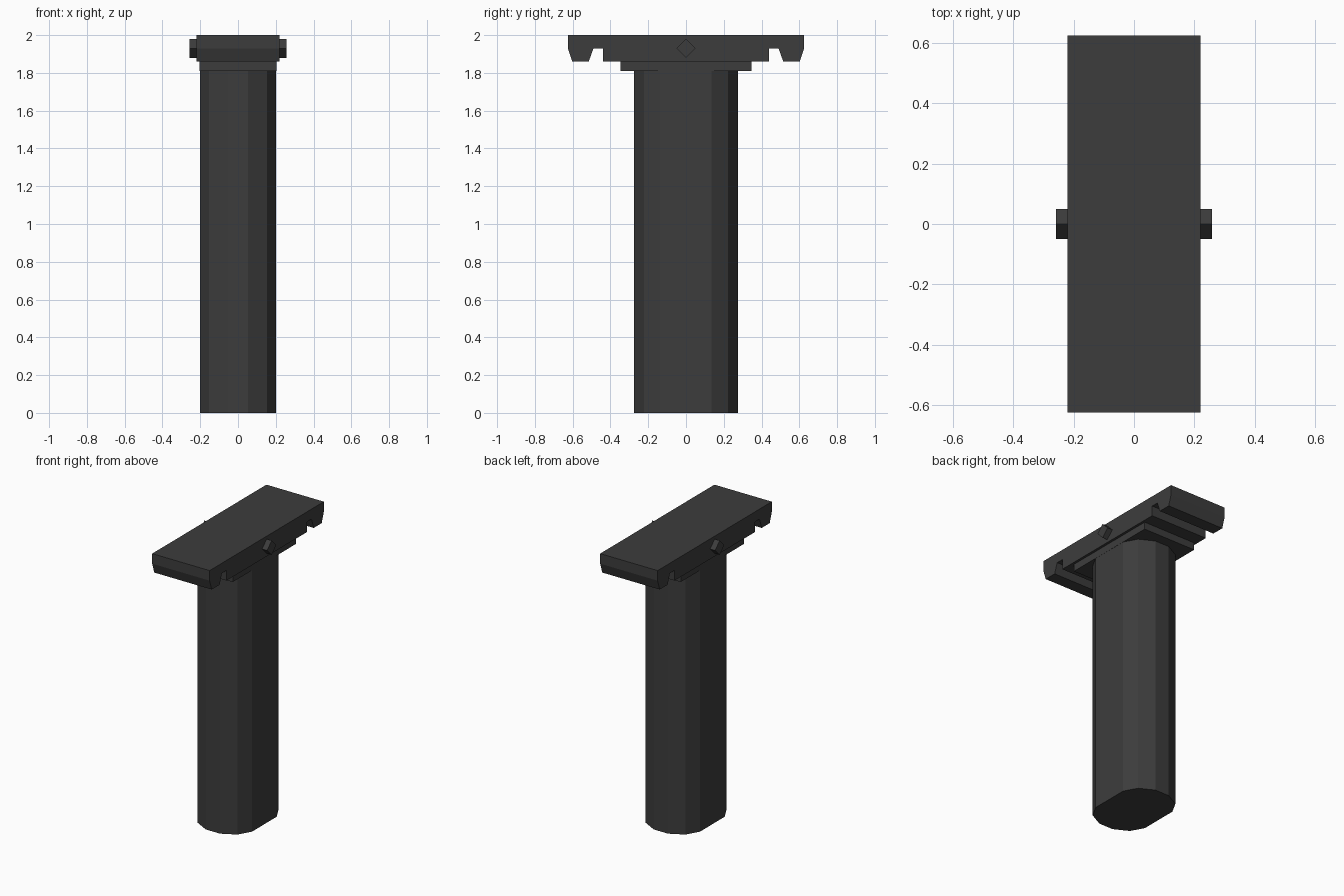
import bpy
import bmesh
from mathutils import Vector

cube = bpy.data.objects.get("Cube")
if cube:
    bpy.data.objects.remove(cube, do_unlink=True)

# Single dark grey material
grey = bpy.data.materials.new("dark grey")
grey.use_nodes = True
colour = (0.046, 0.046, 0.046, 1)
grey.diffuse_color = colour
grey.node_tree.nodes["Principled BSDF"].inputs["Base Color"].default_value = colour


def extrude(name, points, offset):
    """Extrude a closed outline of 3D points along an offset."""
    bm = bmesh.new()
    face = bm.faces.new([bm.verts.new(p) for p in points])
    result = bmesh.ops.extrude_face_region(bm, geom=[face])
    moved = [v for v in result["geom"] if isinstance(v, bmesh.types.BMVert)]
    bmesh.ops.translate(bm, verts=moved, vec=Vector(offset))
    bmesh.ops.recalc_face_normals(bm, faces=bm.faces)
    mesh = bpy.data.meshes.new(name)
    bm.to_mesh(mesh)
    bm.free()
    mesh.materials.append(grey)
    obj = bpy.data.objects.new(name, mesh)
    bpy.context.collection.objects.link(obj)
    return obj


def side_profile(name, outline, x0, x1):
    """Extrude a (y, z) outline from x0 to x1."""
    return extrude(name, [(x0, y, z) for y, z in outline], (x1 - x0, 0, 0))


# Twelve-sided post with flattened sides
quarter = [(0.202, 0.135), (0.153, 0.223), (0.054, 0.275)]
half = quarter + [(-x, y) for x, y in reversed(quarter)]
ring = half + [(-x, -y) for x, y in half]
extrude("post", [(x, y, 0) for x, y in ring], (0, 0, 1.81))

# Collar between the post and the cap
side_profile("collar", [(-0.347, 1.81), (0.347, 1.81), (0.347, 1.86), (-0.347, 1.86)],
             -0.203, 0.203)

# Cap with a groove near each end and tapered lips
right = [(0.44, 1.86), (0.44, 1.93), (0.49, 1.93), (0.515, 1.86),
         (0.602, 1.86), (0.625, 1.93), (0.625, 2.0)]
side_profile("cap", right + [(-y, z) for y, z in reversed(right)], -0.22, 0.22)

# Diamond pegs on both sides of the cap
diamond = [(0.05, 1.93), (0, 1.98), (-0.05, 1.93), (0, 1.88)]
for name, s in (("left_peg", 1), ("right_peg", -1)):
    side_profile(name, diamond, s * 0.2, s * 0.258)
